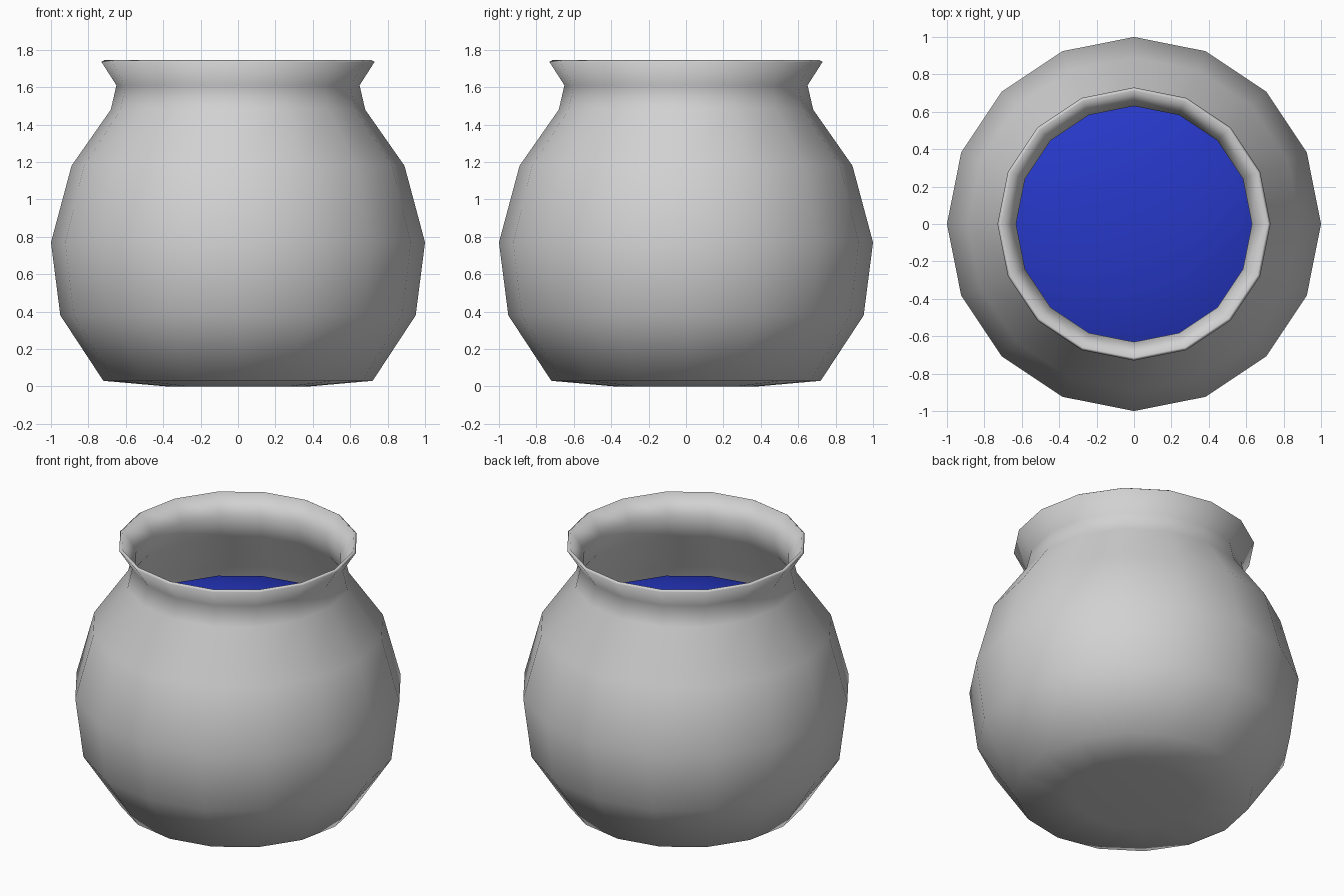
import bpy
import bmesh
from math import cos, sin, tau

SIDES = 16

cube = bpy.data.objects.get("Cube")
if cube:
    bpy.data.objects.remove(cube, do_unlink=True)


def make_material(name, colour):
    mat = bpy.data.materials.new(name)
    mat.use_nodes = True
    mat.diffuse_color = colour
    mat.node_tree.nodes["Principled BSDF"].inputs["Base Color"].default_value = colour
    return mat


def lathe(name, profile, mat):
    """Spin (radius, height) points round z; radius 0 makes a pole."""
    bm = bmesh.new()
    rings = []
    for r, z in profile:
        count = SIDES if r else 1
        rings.append([bm.verts.new((r * cos(tau * i / SIDES), r * sin(tau * i / SIDES), z))
                      for i in range(count)])
    for low, high in zip(rings, rings[1:]):
        for i in range(SIDES):
            j = (i + 1) % SIDES
            corners = [low[i % len(low)], low[j % len(low)],
                       high[j % len(high)], high[i % len(high)]]
            bm.faces.new(list(dict.fromkeys(corners)))
    for face in bm.faces:
        face.smooth = True
    mesh = bpy.data.meshes.new(name)
    bm.to_mesh(mesh)
    bm.free()
    mesh.materials.append(mat)
    obj = bpy.data.objects.new(name, mesh)
    bpy.context.collection.objects.link(obj)
    return obj


grey = make_material("pot grey", (0.64, 0.64, 0.64, 1))
blue = make_material("liquid blue", (0.02, 0.04, 0.58, 1))

# Pot: round belly, narrow neck and flared rim, with a thin wall
pot = lathe("pot", [(0, 0), (0.38, 0), (0.72, 0.03), (0.95, 0.38), (1, 0.77),
                    (0.89, 1.18), (0.68, 1.48), (0.65, 1.61), (0.73, 1.735)], grey)
wall = pot.modifiers.new("wall", "SOLIDIFY")
wall.thickness = 0.02
wall.offset = -1

# Liquid: filled body with a gently domed top
lathe("liquid", [(0, 0.05), (0.66, 0.08), (0.9, 0.4), (0.95, 0.77),
                 (0.86, 1.1), (0.7, 1.19), (0.38, 1.27), (0, 1.3)], blue)
